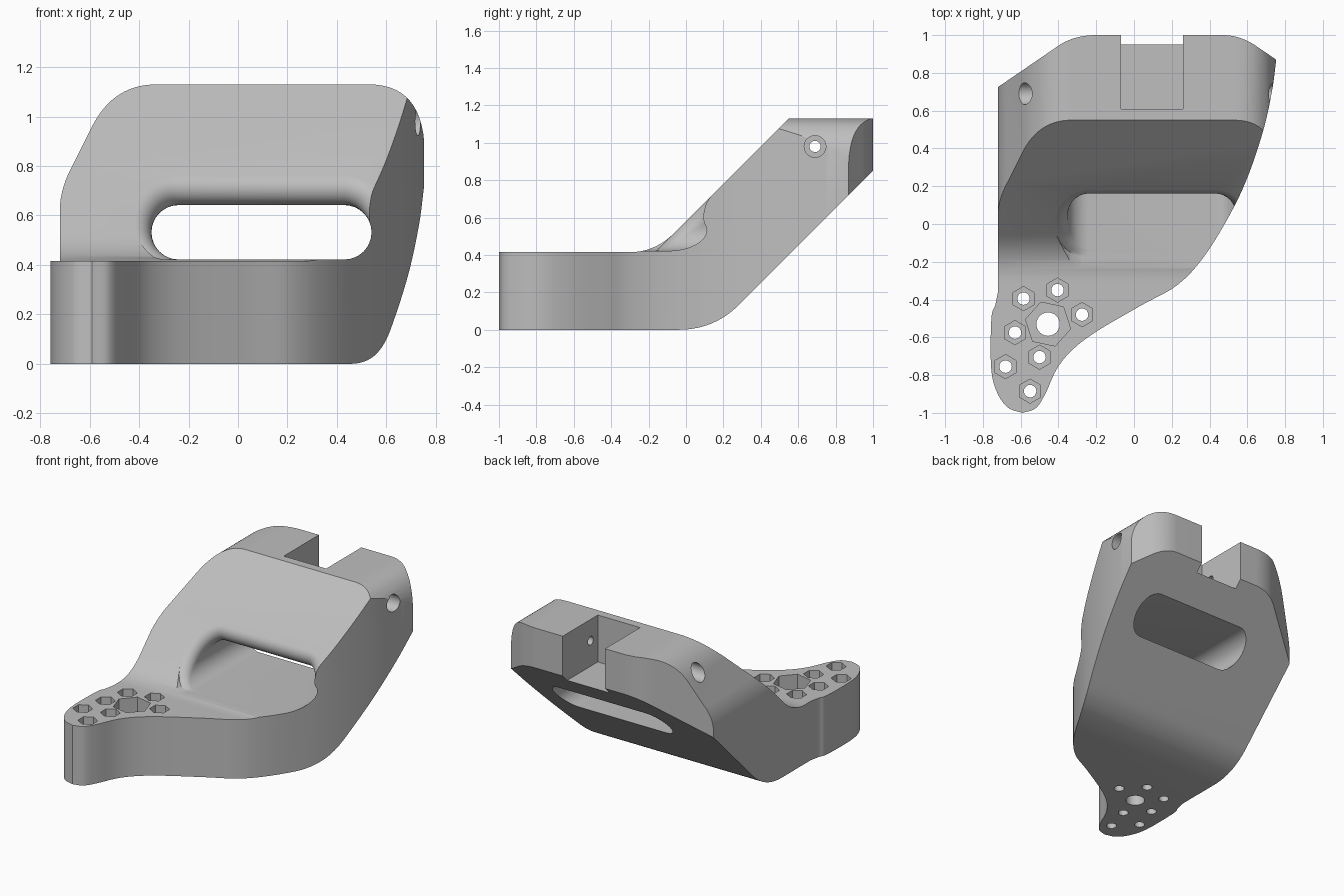
import bpy, bmesh, math
from mathutils import Vector, Matrix

if "Cube" in bpy.data.objects:
    bpy.data.objects.remove(bpy.data.objects["Cube"])

grey = bpy.data.materials.new("light_grey")
grey.use_nodes = True
grey.diffuse_color = (0.52, 0.52, 0.52, 1)
grey.node_tree.nodes["Principled BSDF"].inputs["Base Color"].default_value = (0.52, 0.52, 0.52, 1)


def spline(points, steps=8):
    """Smooth open curve through a few 2D points."""
    p = [Vector(q) for q in points]
    p = [2 * p[0] - p[1]] + p + [2 * p[-1] - p[-2]]
    out = []
    for a, b, c, d in zip(p, p[1:], p[2:], p[3:]):
        for i in range(steps):
            t = i / steps
            out.append(0.5 * (2 * b + (c - a) * t + (2 * a - 5 * b + 4 * c - d) * t * t
                              + (3 * b - a - 3 * c + d) * t ** 3))
    return out + [p[-2]]


def bend(start, corner, end, steps=14):
    """Rounded corner between two straight runs."""
    a, b, c = Vector(start), Vector(corner), Vector(end)
    return [a.lerp(b, i / steps).lerp(b.lerp(c, i / steps), i / steps) for i in range(steps + 1)]


def loft(name, rings):
    """Closed solid through matching rings of 3D points."""
    bm = bmesh.new()
    rows = [[bm.verts.new(p) for p in ring] for ring in rings]
    n = len(rows[0])
    for lower, upper in zip(rows, rows[1:]):
        for i in range(n):
            j = (i + 1) % n
            bm.faces.new((lower[i], lower[j], upper[j], upper[i]))
    bm.faces.new(rows[0][::-1])
    bm.faces.new(rows[-1])
    bmesh.ops.recalc_face_normals(bm, faces=bm.faces)
    mesh = bpy.data.meshes.new(name)
    bm.to_mesh(mesh)
    bm.free()
    mesh.materials.append(grey)
    obj = bpy.data.objects.new(name, mesh)
    bpy.context.collection.objects.link(obj)
    return obj


def prism(name, outline, axis, low, high):
    """Extrude a 2D outline along x, y or z."""
    place = {"x": lambda p, t: (t, p[0], p[1]),
             "y": lambda p, t: (p[0], t, p[1]),
             "z": lambda p, t: (p[0], p[1], t)}[axis]
    return loft(name, [[place(p, t) for p in outline] for t in (low, high)])


def polygon(cx, cy, radius, sides, turn=0.0):
    return [(cx + radius * math.cos(turn + i * math.tau / sides),
             cy + radius * math.sin(turn + i * math.tau / sides)) for i in range(sides)]


def combine(target, tool, operation="DIFFERENCE"):
    tool.hide_render = True
    mod = target.modifiers.new("cut", "BOOLEAN")
    mod.operation, mod.solver, mod.object = operation, "EXACT", tool
    bpy.context.view_layer.update()
    result = bpy.data.meshes.new_from_object(
        target.evaluated_get(bpy.context.evaluated_depsgraph_get()))
    target.modifiers.clear()
    target.data = result
    bpy.data.objects.remove(tool)


# Bracket body: bent side profile
TOP = 0.415
side = ([(-1.1, 0)] + bend((-0.04, 0), (0.15, 0), (0.284, 0.134))
        + [(1.1, 0.95), (1.1, 1.13), (0.55, 1.13)]
        + bend((-0.06, 0.52), (-0.165, TOP), (-0.30, TOP)) + [(-1.1, TOP)])
body = prism("bracket_body", side, "x", -1, 1)

# Plan outline trims the body from above
right_edge = spline([(-0.59, -1), (-0.52, -0.975), (-0.47, -0.9), (-0.41, -0.77), (-0.33, -0.67),
                     (-0.2, -0.57), (0.04, -0.43), (0.22, -0.33), (0.35, -0.2), (0.48, 0.0),
                     (0.59, 0.22), (0.68, 0.48), (0.73, 0.7), (0.753, 0.87)])
back_edge = (bend((0.65, 0.94), (0.565, 1), (0.47, 1))
             + bend((-0.2, 1), (-0.33, 1), (-0.42, 0.93)) + [(-0.72, 0.725)])
left_edge = spline([(-0.72, -0.36), (-0.735, -0.43), (-0.755, -0.5), (-0.757, -0.75),
                    (-0.73, -0.88), (-0.67, -0.97), (-0.59, -1)])[:-1]
combine(body, prism("plan_trim", right_edge + back_edge + left_edge, "z", -0.2, 1.4), "INTERSECT")

# Front outline rounds the upper shoulders
front = ([(-0.9, -0.1), (0.9, -0.1), (0.9, 0.7), (0.757, 0.8)]
         + bend((0.755, 0.86), (0.75, 1.13), (0.53, 1.13))
         + bend((-0.33, 1.13), (-0.5, 1.13), (-0.585, 0.97))
         + bend((-0.67, 0.80), (-0.72, 0.71), (-0.721, 0.62)) + [(-0.721, 0.5), (-0.9, 0.5)])
combine(body, prism("shoulder_trim", front, "y", -1.2, 1.2), "INTERSECT")

# Handle slot with a rounded lip where it meets the sloping face
SLOT_Z, SLOT_R, LIP, FLOOR = 0.532, 0.11, 0.07, 0.422
stadium = []
for cx, start in ((0.43, -90), (-0.24, 90)):
    for i in range(17):
        a = math.radians(start + i * 180 / 16)
        n = Vector((math.cos(a), 0, math.sin(a)))
        stadium.append((Vector((cx, 0, SLOT_Z)) + SLOT_R * n, n))
slope = Vector((0, -1, 1)).normalized()


def lip_point(p, n, t):
    c = p + LIP * n
    c.y = c.z - 0.58 + LIP * math.sqrt(2)
    angle = (-n).angle(slope)
    d = (-n * math.sin((1 - t) * angle) + slope * math.sin(t * angle)) / math.sin(angle)
    q = c + LIP * d
    q.z = max(q.z, FLOOR)
    return q


rings = [[p + Vector((0, 1.2, 0)) for p, n in stadium]]
rings += [[lip_point(p, n, i / 10) for p, n in stadium] for i in range(11)]
rings.append([q - Vector((0, 0.5, 0)) for q in rings[-1]])
combine(body, loft("slot_cutter", rings))

# Rear notch
notch = [(-0.07, 0.61), (0.26, 0.61), (0.26, 1.2), (-0.07, 1.2)]
combine(body, prism("notch_cutter", notch, "z", 0.80, 1.3))

# Cross bolt hole with counterbores on both sides
BOLT = (0.69, 0.98)
combine(body, prism("bolt_cutter", polygon(*BOLT, 0.03, 24), "x", -1, 1))
for low, high in ((-1, -0.38), (0.55, 1)):
    combine(body, prism("counterbore_cutter", polygon(*BOLT, 0.058, 32), "x", low, high))

# Nut pockets and through holes on the front pad
nuts = [(-0.585, -0.395), (-0.405, -0.35), (-0.275, -0.48), (-0.63, -0.575),
        (-0.5, -0.705), (-0.68, -0.755), (-0.55, -0.885)]
sockets = [(x, y, 0.064, 0.033, math.pi / 2) for x, y in nuts]
sockets.append((-0.455, -0.53, 0.122, 0.062, math.radians(-12)))
for x, y, pocket, hole, turn in sockets:
    combine(body, prism("hole_cutter", polygon(x, y, hole, 24), "z", -0.2, 0.6))
    combine(body, prism("pocket_cutter", polygon(x, y, pocket, 6, turn), "z", 0.31, 0.6))

# Smooth shading with crisp edges
bpy.ops.object.select_all(action="DESELECT")
body.select_set(True)
bpy.context.view_layer.objects.active = body
bpy.ops.object.shade_smooth_by_angle(angle=math.radians(28))
